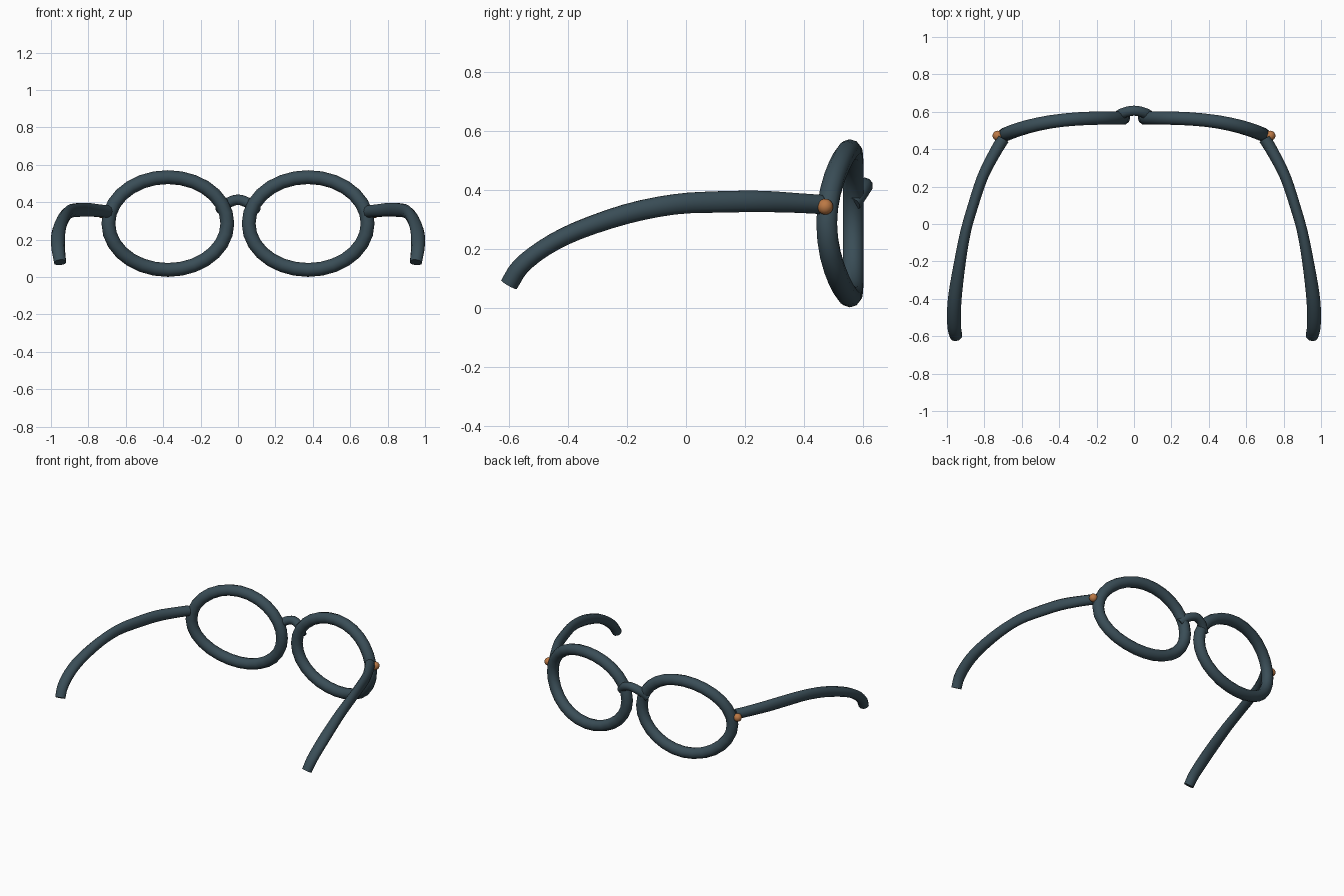
import bpy, bmesh, math
from mathutils import Vector

cube = bpy.data.objects.get("Cube")
if cube:
    bpy.data.objects.remove(cube)


def material(name, colour):
    m = bpy.data.materials.new(name)
    m.use_nodes = True
    m.diffuse_color = colour
    m.node_tree.nodes["Principled BSDF"].inputs["Base Color"].default_value = colour
    return m


slate = material("dark slate", (0.042, 0.075, 0.095, 1))
copper = material("copper", (0.5, 0.19, 0.06, 1))


def finish(name, bm, mat):
    bmesh.ops.recalc_face_normals(bm, faces=bm.faces)
    mesh = bpy.data.meshes.new(name)
    bm.to_mesh(mesh)
    bm.free()
    mesh.materials.append(mat)
    obj = bpy.data.objects.new(name, mesh)
    bpy.context.collection.objects.link(obj)
    bpy.ops.object.select_all(action='DESELECT')
    obj.select_set(True)
    bpy.context.view_layer.objects.active = obj
    bpy.ops.object.shade_smooth_by_angle(angle=math.radians(50))
    return obj


def spline(points, steps):
    """Catmull-Rom curve through points of any dimension."""
    pts = [Vector(p) for p in points]
    pts = [2 * pts[0] - pts[1]] + pts + [2 * pts[-1] - pts[-2]]
    out = []
    for a, b, c, d in zip(pts, pts[1:], pts[2:], pts[3:]):
        for i in range(steps):
            t = i / steps
            out.append(0.5 * (2 * b + (c - a) * t + (2 * a - 5 * b + 4 * c - d) * t**2
                              + (3 * b - a - 3 * c + d) * t**3))
    return out + [pts[-2]]


def sweep(name, path, radii, up, closed=False, sides=10):
    """Tube along a path; radii gives (across, along up) at each point."""
    bm = bmesh.new()
    n = len(path)
    rings = []
    for i, p in enumerate(path):
        if closed:
            tangent = path[(i + 1) % n] - path[i - 1]
        else:
            tangent = path[min(i + 1, n - 1)] - path[max(i - 1, 0)]
        side = tangent.cross(up).normalized()
        normal = side.cross(tangent).normalized()
        w, h = radii[i]
        angles = [2 * math.pi * k / sides for k in range(sides)]
        rings.append([bm.verts.new(p + side * w * math.cos(a) + normal * h * math.sin(a))
                      for a in angles])
    for i in range(n if closed else n - 1):
        r, q = rings[i], rings[(i + 1) % n]
        for k in range(sides):
            j = (k + 1) % sides
            bm.faces.new((r[k], r[j], q[j], q[k]))
    if not closed:
        bm.faces.new(rings[0])
        bm.faces.new(rings[-1])
    return finish(name, bm, slate)


UP, FORWARD = Vector((0, 0, 1)), Vector((0, 1, 0))

# Temple arm: x, y, z
arm = [(0.70, 0.455, 0.35), (0.75, 0.37, 0.355), (0.81, 0.25, 0.36), (0.86, 0.10, 0.358),
       (0.90, -0.04, 0.35), (0.93, -0.20, 0.318), (0.955, -0.37, 0.26),
       (0.963, -0.48, 0.203), (0.96, -0.56, 0.14), (0.951, -0.60, 0.078)]
# Half width and half height at the same points
arm_size = [(0.033, 0.034), (0.031, 0.035), (0.029, 0.038), (0.028, 0.038), (0.028, 0.036),
            (0.031, 0.035), (0.036, 0.032), (0.037, 0.031), (0.036, 0.031), (0.034, 0.030)]

for side, s in (("left", 1), ("right", -1)):
    # Oval rim, wrapping back towards the hinge
    rim = []
    for i in range(28):
        a = 2 * math.pi * i / 28
        x = 0.375 + 0.318 * math.cos(a)
        y = 0.567 - 0.09 * ((x - 0.057) / 0.636) ** 3
        rim.append(Vector((s * x, y, 0.286 + 0.248 * math.sin(a))))
    sweep(side + "_rim", rim, [(0.037, 0.037)] * len(rim), FORWARD, closed=True)

    # Curved temple arm hooking down behind the ear
    path = [Vector((s * x, y, z)) for x, y, z in spline(arm, 3)]
    radii = [tuple(v) for v in spline([(w, h, 0) for w, h in arm_size], 3)]
    sweep(side + "_arm", path, [r[:2] for r in radii], UP)

    # Hinge bead
    bm = bmesh.new()
    bmesh.ops.create_uvsphere(bm, u_segments=14, v_segments=8, radius=0.027)
    bmesh.ops.translate(bm, verts=bm.verts, vec=(s * 0.729, 0.472, 0.342))
    finish(side + "_hinge", bm, copper)

# Arched nose bridge
half = [(0.10, 0.565, 0.352), (0.06, 0.592, 0.392)]
bridge = half + [(0, 0.606, 0.413)] + [(-x, y, z) for x, y, z in reversed(half)]
path = spline(bridge, 4)
sweep("bridge", path, [(0.028, 0.028)] * len(path), FORWARD)
